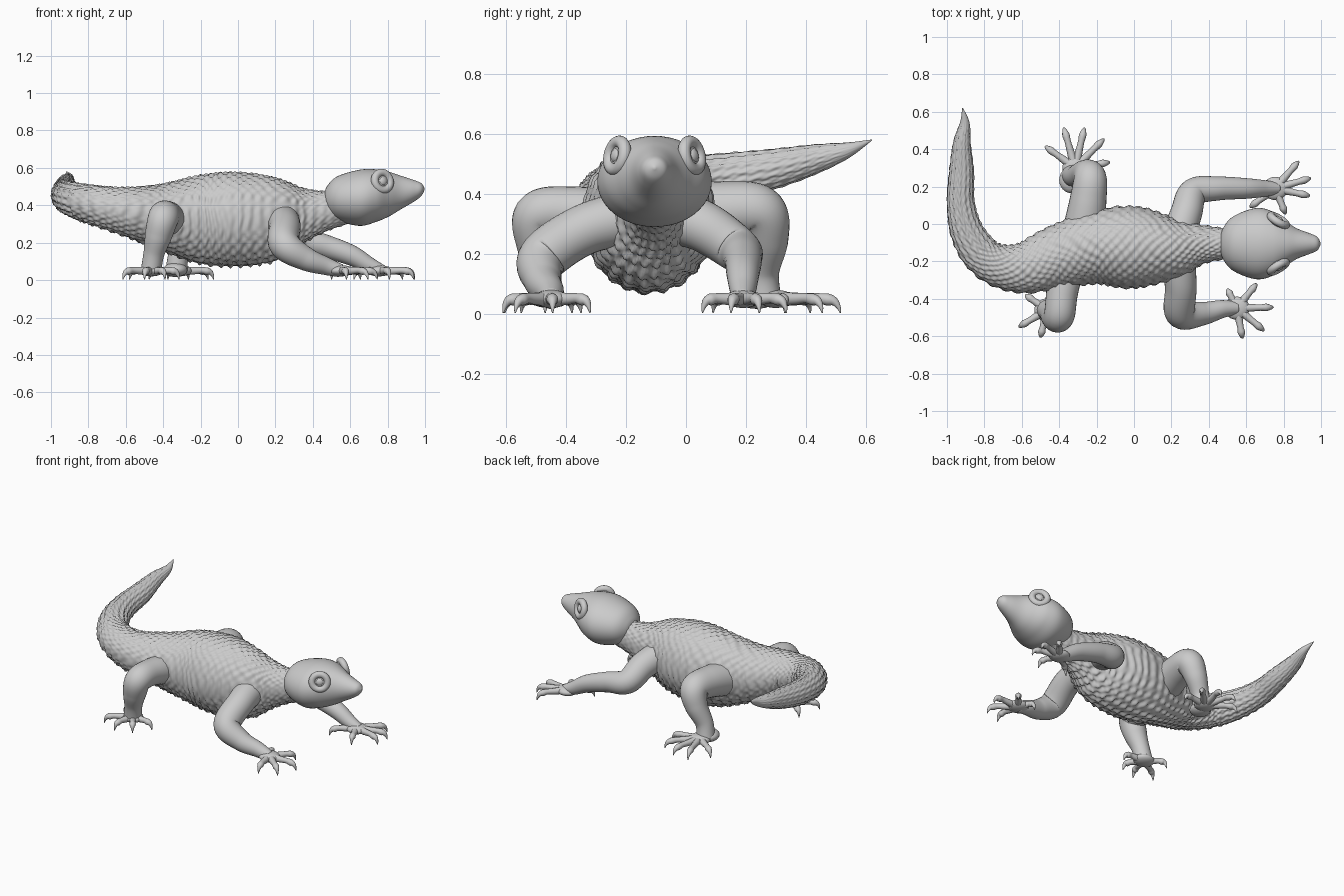
import bpy, bmesh, math
from mathutils import Vector, noise

if "Cube" in bpy.data.objects:
    bpy.data.objects.remove(bpy.data.objects["Cube"])


def spline(pts, t):
    """Catmull-Rom sample of tuples, t in 0..1"""
    n = len(pts) - 1
    f = min(max(t, 0), 1) * n
    i = min(int(f), n - 1)
    u = f - i
    g = lambda k: pts[min(max(k, 0), n)]
    out = []
    for a, b, c, d in zip(g(i - 1), g(i), g(i + 1), g(i + 2)):
        out.append(0.5 * (2 * b + (c - a) * u + (2 * a - 5 * b + 4 * c - d) * u * u
                          + (3 * b - a - 3 * c + d) * u ** 3))
    return out


def finish(name, bm):
    bmesh.ops.recalc_face_normals(bm, faces=bm.faces[:])
    for f in bm.faces:
        f.smooth = True
    me = bpy.data.meshes.new(name)
    bm.to_mesh(me)
    bm.free()
    ob = bpy.data.objects.new(name, me)
    bpy.context.collection.objects.link(ob)
    return ob


def loft(bm, pts, rings=24, seg=20, level=False, bump=None):
    """Tube through (x, y, z, half width, half height) stations"""
    rows, side, length, last = [], None, 0, None
    for i in range(rings + 1):
        t = i / rings
        s = spline(pts, t)
        c = Vector(s[:3])
        length += (c - last).length if last else 0
        last = c
        tan = Vector(spline(pts, t + .004)[:3]) - Vector(spline(pts, t - .004)[:3])
        if level:
            tan.z = 0
        tan.normalize()
        if side is None or level:
            side = tan.cross(Vector((0, 0, 1)))
            if side.length < .1:
                side = Vector((1, 0, 0))
        side = (side - tan * side.dot(tan)).normalized()
        up = side.cross(tan)
        row = []
        for j in range(seg):
            a = 2 * math.pi * j / seg
            k = 1 + (bump(length, a, t) / max(s[3], .03) if bump else 0)
            row.append(bm.verts.new(c + (side * math.cos(a) * max(s[3], .002)
                                         + up * math.sin(a) * max(s[4], .002)) * k))
        rows.append(row)
    for r0, r1 in zip(rows, rows[1:]):
        for j in range(seg):
            k = (j + 1) % seg
            bm.faces.new((r0[j], r0[k], r1[k], r1[j]))
    bm.faces.new(rows[0])
    bm.faces.new(rows[-1])


def ellipsoid(bm, loc, size, rot=0):
    vs = bmesh.ops.create_uvsphere(bm, u_segments=24, v_segments=14, radius=1)['verts']
    for v in vs:
        x, y, z = v.co.x * size[0], v.co.y * size[1], v.co.z * size[2]
        v.co = Vector((x * math.cos(rot) - y * math.sin(rot),
                       x * math.sin(rot) + y * math.cos(rot), z)) + Vector(loc)


# scaly skin: flank folds, back and belly scales, fading along the tail
def scales(s, a, t):
    fade = min(1, t * 6) * max(0, min(1, (0.95 - t) * 3))
    up = math.sin(a)
    n = noise.noise(Vector((s * 7, math.cos(a) * 2, up * 2)))
    fold = math.sin(s * 115 + n * 3)
    cells = math.sin(s * 115 + n * 2) * math.sin(a * 22 + n * 3)
    flank = 1 - min(1, abs(up) * 1.3)
    belly = max(0, -up)
    if t > .6:
        return fade * (.004 * math.sin(a * 16) + .004 * cells)
    return fade * (.005 * flank * fold + .007 * (1 - flank) * cells + .005 * belly * fold)


# body and tail
bm = bmesh.new()
loft(bm, [(.62, -.10, .40, .08, .09), (.48, -.105, .37, .085, .105),
          (.35, -.11, .345, .11, .145), (.2, -.13, .325, .17, .22),
          (0, -.125, .325, .22, .25), (-.2, -.125, .325, .2, .235),
          (-.4, -.175, .335, .17, .178), (-.6, -.235, .365, .135, .13),
          (-.77, -.2, .4, .108, .105), (-.88, -.07, .43, .09, .09),
          (-.925, .1, .452, .073, .08), (-.922, .28, .48, .065, .068),
          (-.92, .43, .515, .047, .05), (-.905, .54, .545, .026, .027),
          (-.917, .62, .58, .002, .002)],
     rings=320, seg=112, level=True, bump=scales)
finish("body_and_tail", bm)

# head with snout
bm = bmesh.new()
loft(bm, [(.458, -.105, .435, .01, .01), (.475, -.105, .435, .08, .065),
          (.53, -.105, .437, .145, .117), (.65, -.105, .44, .19, .15),
          (.74, -.105, .452, .172, .14), (.81, -.105, .46, .122, .118),
          (.87, -.105, .468, .082, .09), (.94, -.105, .477, .055, .058),
          (.98, -.105, .484, .036, .034), (.998, -.105, .487, .004, .004)],
     rings=64, seg=48, level=True)
finish("head", bm)

# eyes: ring lid, recessed ball and pupil disc
for sgn, side in ((-1, "right"), (1, "left")):
    n = Vector((.5, sgn * .82, .2)).normalized()
    c = Vector((.772, -.105 + sgn * .125, .528))
    quat = n.to_track_quat('Z', 'Y')
    bpy.ops.mesh.primitive_torus_add(major_radius=.047, minor_radius=.021, major_segments=40,
                                     minor_segments=16, location=c,
                                     rotation=quat.to_euler())
    ob = bpy.context.object
    ob.name = side + "_eyelid"
    bpy.ops.object.shade_smooth()
    for part, rad, off, flat in (("eyeball", .05, -.012, .5), ("pupil", .024, .004, .65)):
        bpy.ops.mesh.primitive_uv_sphere_add(segments=28, ring_count=16, radius=rad,
                                             location=c + n * off, rotation=quat.to_euler())
        ob = bpy.context.object
        ob.scale.z = flat
        ob.name = side + "_" + part
        bpy.ops.object.shade_smooth()

# legs: path of (x, y, z, radius), palm (x, y), toe tips (x, y)
legs = {
    "front_right": ([(.23, -.14, .33, .095), (.25, -.33, .285, .085), (.25, -.475, .19, .083),
                     (.36, -.48, .115, .064), (.47, -.455, .075, .048), (.55, -.45, .05, .035)],
                    (.55, -.45),
                    [(.5, -.35), (.655, -.32), (.745, -.445), (.695, -.57), (.58, -.61)]),
    "front_left": ([(.24, -.06, .33, .09), (.28, .06, .29, .085), (.32, .17, .215, .076),
                    (.45, .19, .185, .064), (.6, .19, .135, .055), (.7, .19, .08, .044),
                    (.77, .19, .05, .032)],
                   (.755, .19),
                   [(.88, .335), (.945, .245), (.94, .15), (.81, .055), (.62, .09)]),
    "rear_right": ([(-.36, -.2, .31, .1), (-.385, -.37, .34, .085), (-.4, -.49, .33, .082),
                    (-.425, -.495, .24, .073), (-.45, -.475, .14, .056), (-.465, -.46, .05, .055)],
                   (-.465, -.46),
                   [(-.615, -.55), (-.5, -.605), (-.39, -.57), (-.315, -.47), (-.58, -.38)]),
    "rear_left": ([(-.27, -.03, .32, .11), (-.245, .13, .345, .098), (-.235, .245, .34, .088),
                   (-.265, .27, .25, .072), (-.315, .255, .14, .056), (-.33, .26, .05, .058)],
                  (-.315, .3),
                  [(-.475, .415), (-.375, .515), (-.265, .515), (-.16, .455), (-.13, .33)]),
}
for name, (path, palm, toes) in legs.items():
    bm = bmesh.new()
    loft(bm, [p + (p[3],) for p in path], rings=48, seg=28)
    finish(name + "_leg", bm)

    # foot: flat palm with arched toes ending in hooked claws
    bm = bmesh.new()
    ellipsoid(bm, (*palm, .05), (.068, .062, .03))
    if name == "rear_left":
        ellipsoid(bm, (-.335, .235, .055), (.065, .07, .038))
    p = Vector(palm)
    for tip in toes:
        d = Vector(tip) - p
        stations = []
        for f, z, r in ((.1, .05, .024), (.4, .05, .02), (.65, .052, .017), (.8, .048, .02),
                        (.9, .042, .015), (.97, .024, .008), (1, .003, .002)):
            q = p + d * f
            stations.append((q.x, q.y, z, r, r))
        loft(bm, stations, rings=24, seg=12)
    finish(name + "_foot", bm)
